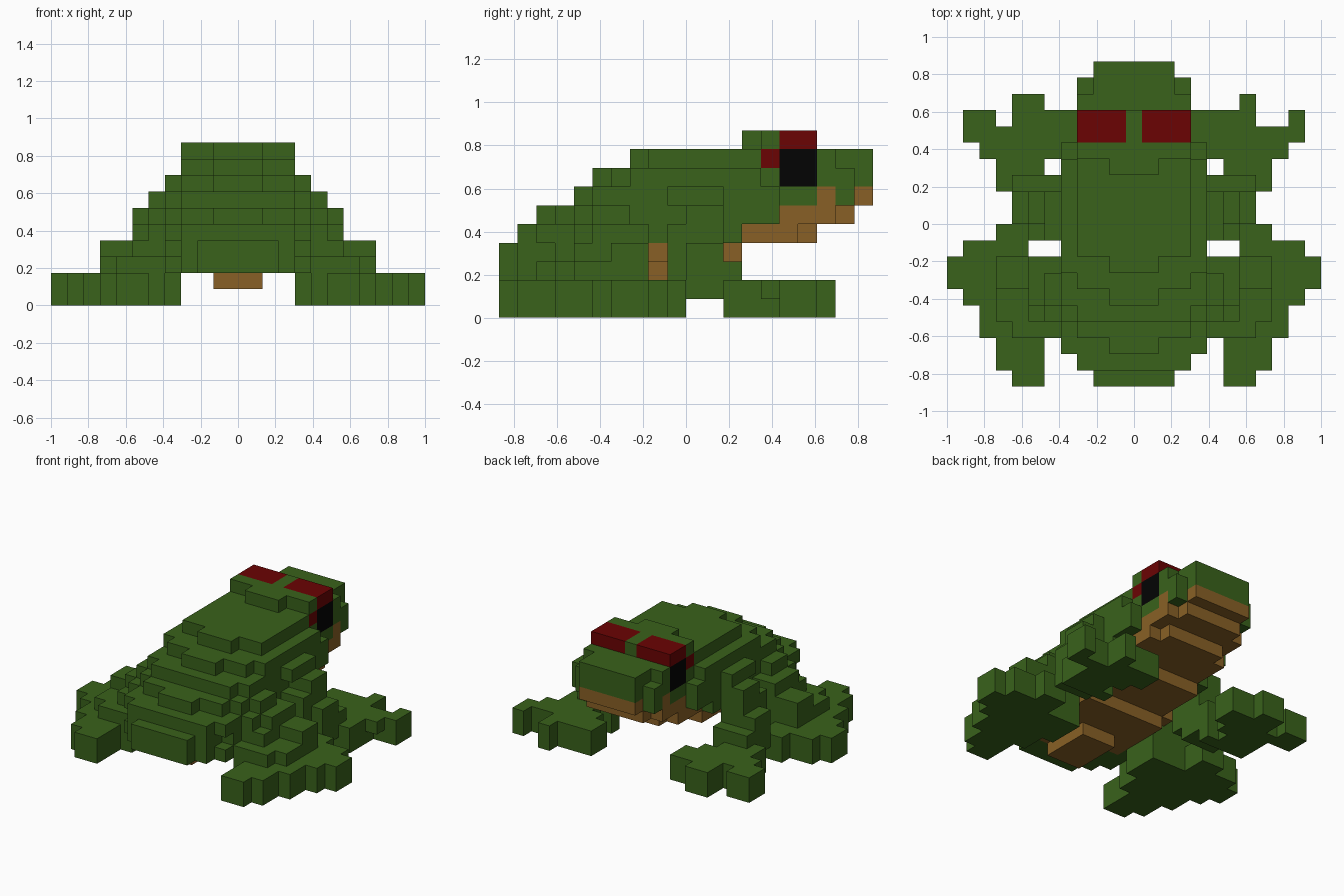
import bpy
from mathutils import Vector

cube = bpy.data.objects.get("Cube")
if cube:
    bpy.data.objects.remove(cube, do_unlink=True)

U = 2 / 23                      # edge of one block
ROWS = 20                       # blocks from rump to snout


def material(name, rgb):
    mat = bpy.data.materials.new(name)
    mat.use_nodes = True
    color = (*rgb, 1)
    mat.diffuse_color = color
    bsdf = mat.node_tree.nodes["Principled BSDF"]
    bsdf.inputs["Base Color"].default_value = color
    bsdf.inputs["Roughness"].default_value = 1
    bsdf.inputs["Specular IOR Level"].default_value = 0
    return mat


MATERIALS = {
    "green": material("skin green", (0.041, 0.122, 0.011)),
    "brown": material("belly brown", (0.25, 0.118, 0.019)),
    "red": material("eye red", (0.145, 0.001, 0.001)),
    "black": material("pupil black", (0.001, 0.001, 0.001)),
}
NAMES = list(MATERIALS)
cells = {}                      # block position -> (part, colour)


def fill(part, color, xs, ys, zs):
    """Fill an inclusive range of blocks."""
    for x in range(xs[0], xs[1] + 1):
        for y in range(ys[0], ys[1] + 1):
            for z in range(zs[0], zs[1] + 1):
                cells[x, y, z] = (part, color)


def slab(part, color, half, ys, zs):
    """Fill blocks centred on the middle line."""
    fill(part, color, (-half, half), ys, zs)


def pair(part, color, xs, ys, zs):
    """Fill blocks on both sides."""
    fill("left_" + part, color, xs, ys, zs)
    fill("right_" + part, color, (-xs[1], -xs[0]), ys, zs)


def terrace(part, color, zs, end, steps):
    """A layer whose width changes along the body: steps are (first row, half width)."""
    for i, (start, half) in enumerate(steps):
        last = steps[i + 1][0] - 1 if i + 1 < len(steps) else end
        slab(part, color, half, (start, last), zs)


# Stepped back
terrace("body", "green", (2, 2), 7, [(0, 2), (1, 3), (2, 4)])
terrace("body", "green", (3, 3), 7, [(0, 2), (1, 3), (3, 4)])
terrace("body", "green", (4, 4), 12, [(1, 3), (2, 4), (4, 5), (5, 6), (8, 4)])
terrace("body", "green", (5, 5), 14, [(2, 1), (3, 3), (4, 4), (5, 5), (7, 4)])
terrace("body", "green", (6, 6), 14, [(4, 3), (5, 4)])
terrace("body", "green", (7, 7), 14, [(5, 1), (6, 3), (7, 4), (14, 3)])
terrace("body", "green", (8, 8), 14, [(7, 1), (8, 3)])

# Belly rising towards the throat
slab("belly", "brown", 1, (2, 5), (1, 1))
terrace("belly", "brown", (2, 2), 8, [(2, 2), (4, 3)])
terrace("belly", "brown", (3, 3), 12, [(8, 4), (9, 3)])
terrace("belly", "brown", (4, 4), 16, [(13, 3), (16, 2)])

# Head, jaw and brow
slab("head", "green", 3, (15, 17), (6, 8))
slab("head", "green", 3, (18, 18), (6, 7))
slab("head", "green", 2, (18, 19), (7, 8))
slab("head", "green", 1, (13, 13), (9, 9))
slab("head", "green", 3, (14, 16), (9, 9))
slab("jaw", "brown", 3, (15, 17), (5, 5))
slab("jaw", "brown", 2, (18, 18), (5, 5))
slab("jaw", "brown", 3, (17, 17), (6, 6))
slab("jaw", "brown", 2, (18, 19), (6, 6))

# Eyes
pair("eye", "red", (1, 3), (15, 16), (9, 9))
pair("eye", "red", (3, 3), (14, 14), (8, 8))
pair("eye", "black", (3, 3), (15, 16), (7, 8))

# Hind legs: thigh, then flat foot with toes
pair("hind_leg", "green", (5, 7), (3, 3), (2, 2))
pair("hind_leg", "green", (5, 8), (4, 7), (2, 2))
pair("hind_leg", "green", (5, 6), (4, 5), (3, 3))
pair("hind_leg", "green", (5, 8), (6, 7), (3, 3))
FOOT = [(0, 6, 7), (1, 6, 8), (2, 6, 8), (3, 5, 9), (4, 5, 9), (5, 4, 10),
        (6, 4, 11), (7, 4, 11), (8, 7, 10), (9, 7, 8)]
for row, inner, outer in FOOT:
    pair("hind_leg", "green", (inner, outer), (row, row), (0, 1))

# Front legs: shoulder, forearm, then hand
pair("front_leg", "green", (5, 5), (9, 11), (6, 6))
pair("front_leg", "green", (5, 6), (9, 9), (2, 4))
pair("front_leg", "green", (5, 6), (10, 11), (2, 5))
pair("front_leg", "green", (7, 7), (10, 11), (2, 3))
pair("front_leg", "green", (5, 7), (10, 12), (1, 2))
HAND = [(12, 5, 8), (13, 6, 8), (14, 5, 8), (15, 4, 10), (16, 4, 7)]
for row, inner, outer in HAND:
    pair("front_leg", "green", (inner, outer), (row, row), (0, 1))
pair("front_leg", "green", (9, 9), (14, 14), (1, 1))

# Fingers differ slightly between the two hands
fill("left_front_leg", "green", (10, 10), (16, 16), (0, 1))
fill("left_front_leg", "green", (7, 7), (17, 17), (0, 1))
fill("right_front_leg", "green", (-10, -9), (16, 16), (0, 1))
fill("right_front_leg", "green", (-7, -6), (17, 17), (0, 1))


def build(part):
    """Make one mesh from the exposed block sides of a part."""
    verts, faces, slots = {}, [], []
    for cell, (owner, color) in cells.items():
        if owner != part:
            continue
        for axis in range(3):
            for side in (0, 1):
                near = list(cell)
                near[axis] += 2 * side - 1
                if tuple(near) in cells:
                    continue
                a, b = (axis + 1) % 3, (axis + 2) % 3
                ring = []
                for da, db in ((0, 0), (1, 0), (1, 1), (0, 1)):
                    corner = list(cell)
                    corner[axis] += side
                    corner[a] += da
                    corner[b] += db
                    ring.append(verts.setdefault(tuple(corner), len(verts)))
                faces.append(ring if side else ring[::-1])
                slots.append(color)
    used = [n for n in NAMES if n in slots]
    shift = Vector((0.5, ROWS / 2, 0))
    mesh = bpy.data.meshes.new(part)
    mesh.from_pydata([(Vector(v) - shift) * U for v in verts], [], faces)
    for name in used:
        mesh.materials.append(MATERIALS[name])
    for poly, color in zip(mesh.polygons, slots):
        poly.material_index = used.index(color)
    mesh.update()
    bpy.context.collection.objects.link(bpy.data.objects.new(part, mesh))


for part in sorted({owner for owner, color in cells.values()}):
    build(part)
